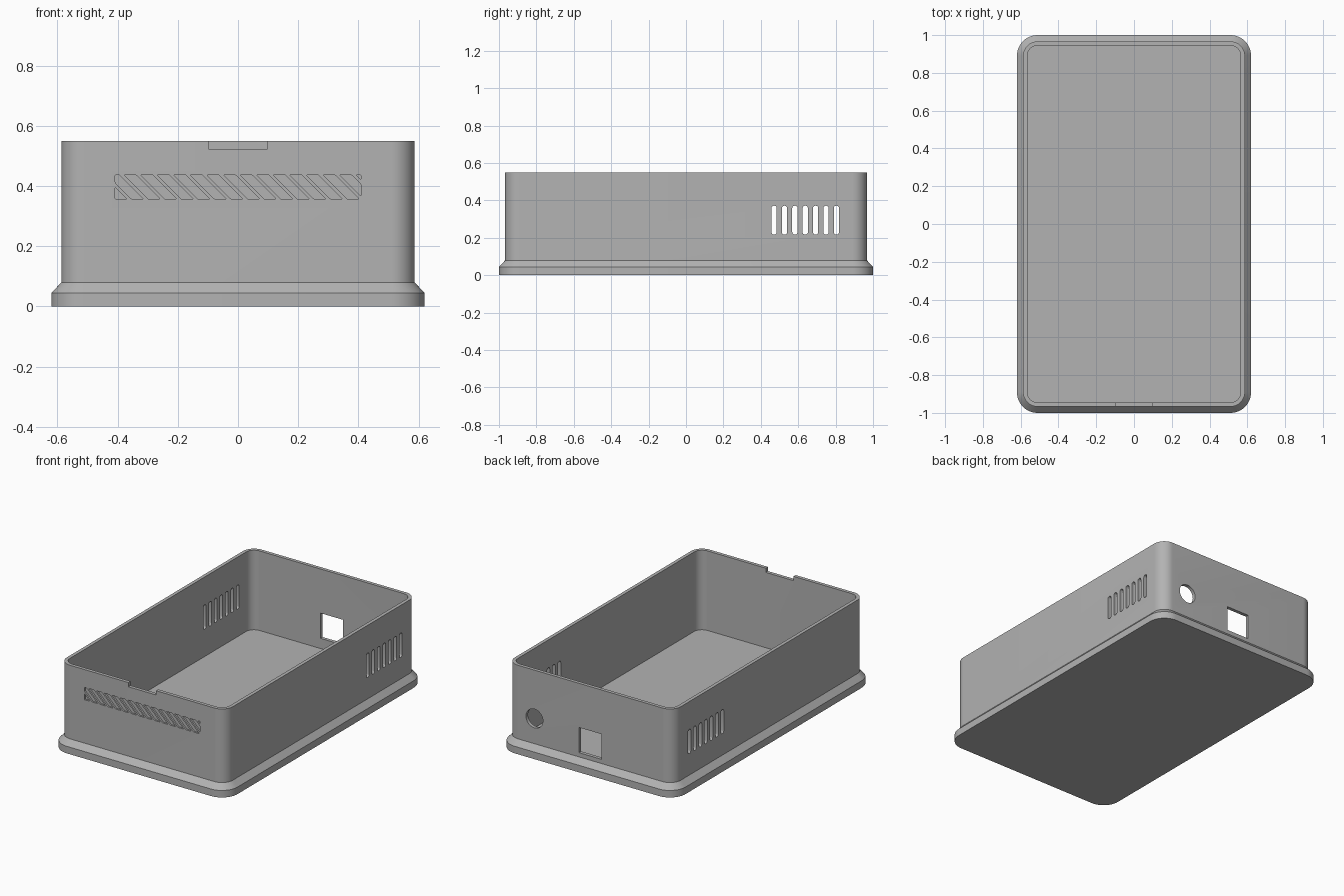
import bpy, bmesh
from math import cos, sin, pi
from mathutils import Vector

cube = bpy.data.objects.get("Cube")
if cube:
    bpy.data.objects.remove(cube, do_unlink=True)

# Single plain grey plastic
grey = bpy.data.materials.new("grey plastic")
grey.use_nodes = True
colour = (0.45, 0.45, 0.45, 1)
grey.diffuse_color = colour
grey.node_tree.nodes["Principled BSDF"].inputs["Base Color"].default_value = colour


def make_object(name, bm):
    bmesh.ops.recalc_face_normals(bm, faces=bm.faces)
    mesh = bpy.data.meshes.new(name)
    bm.to_mesh(mesh)
    bm.free()
    mesh.materials.append(grey)
    obj = bpy.data.objects.new(name, mesh)
    bpy.context.collection.objects.link(obj)
    return obj


def rounded_ring(bm, inset, z, steps=12):
    """Rounded rectangle of vertices, inset from the foot outline."""
    hx, hy, r = 0.62 - inset, 1.0 - inset, 0.11 - inset
    ring = []
    for quarter, (sx, sy) in enumerate([(1, 1), (-1, 1), (-1, -1), (1, -1)]):
        for i in range(steps + 1):
            a = (quarter + i / steps) * pi / 2
            ring.append(bm.verts.new((sx * (hx - r) + r * cos(a),
                                      sy * (hy - r) + r * sin(a), z)))
    return ring


def prism(target, points, axis, start, end, radius=0, limits=None):
    """Add a prism: outline in (u, z), pushed along x or y, corners rounded."""
    bm = bmesh.new()
    place = (lambda u, z: (start, u, z)) if axis == "x" else (lambda u, z: (u, start, z))
    bm.faces.new([bm.verts.new(place(u, z)) for u, z in points])
    for side, limit in zip((-1, 1), limits or ()):
        bmesh.ops.bisect_plane(bm, geom=bm.verts[:] + bm.edges[:] + bm.faces[:],
                               plane_co=(limit, 0, 0), plane_no=(side, 0, 0),
                               clear_outer=True)
    if bm.faces and radius:
        bmesh.ops.bevel(bm, geom=bm.verts[:], offset=radius, segments=5,
                        profile=0.5, affect="VERTICES", clamp_overlap=True)
    if bm.faces:
        out = bmesh.ops.extrude_face_region(bm, geom=bm.faces[:])
        push = Vector((end - start, 0, 0) if axis == "x" else (0, end - start, 0))
        bmesh.ops.translate(bm, vec=push,
                            verts=[v for v in out["geom"] if isinstance(v, bmesh.types.BMVert)])
        bmesh.ops.recalc_face_normals(bm, faces=bm.faces)
        part = bpy.data.meshes.new("part")
        bm.to_mesh(part)
        target.from_mesh(part)
        bpy.data.meshes.remove(part)
    bm.free()


def box(u0, u1, z0, z1):
    return [(u0, z0), (u1, z0), (u1, z1), (u0, z1)]


# Open tray: foot, chamfer, outer wall, rim, inner wall, floor
bm = bmesh.new()
profile = [(0, 0), (0, 0.045), (0.033, 0.08), (0.033, 0.55), (0.055, 0.55), (0.055, 0.042)]
rings = [rounded_ring(bm, inset, z) for inset, z in profile]
for a, b in zip(rings, rings[1:]):
    for i in range(len(a)):
        j = (i + 1) % len(a)
        bm.faces.new((a[i], a[j], b[j], b[i]))
bm.faces.new(rings[0])
bm.faces.new(rings[-1])
enclosure = make_object("enclosure", bm)

cuts = bmesh.new()
# Seven vent slots through both side walls
for i in range(7):
    y = 0.471 + 0.0555 * i
    prism(cuts, box(y - 0.014, y + 0.014, 0.217, 0.372), "x", -0.7, 0.7, 0.0135)
# Socket openings in the back wall
prism(cuts, box(-0.08, 0.08, 0.107, 0.268), "y", 0.9, 1.1)
circle = [(0.394 + 0.06 * cos(2 * pi * i / 40), 0.241 + 0.06 * sin(2 * pi * i / 40))
          for i in range(40)]
prism(cuts, circle, "y", 0.9, 1.1)
# Finger notch in the front rim
prism(cuts, box(-0.098, 0.098, 0.523, 0.6), "y", -1.1, -0.9)
# Engraved band of slanted stripes on the front
top, bottom = 0.437, 0.357
for k in range(-1, 16):
    x = -0.434 + 0.0551 * k
    stripe = [(x + 0.08, bottom), (x + 0.12, bottom), (x + 0.04, top), (x, top)]
    prism(cuts, stripe, "y", -1.1, -0.956, 0.003, (-0.408, 0.408))
cutter = make_object("cutter", cuts)
cutter.hide_render = True

# Cut the openings, then drop the helper
cut = enclosure.modifiers.new("openings", "BOOLEAN")
cut.operation = "DIFFERENCE"
cut.solver = "EXACT"
cut.object = cutter
for obj in bpy.context.selected_objects:
    obj.select_set(False)
bpy.context.view_layer.objects.active = enclosure
enclosure.select_set(True)
bpy.ops.object.modifier_apply(modifier=cut.name)
bpy.data.objects.remove(cutter, do_unlink=True)
bpy.ops.object.shade_smooth_by_angle(angle=pi / 6)
